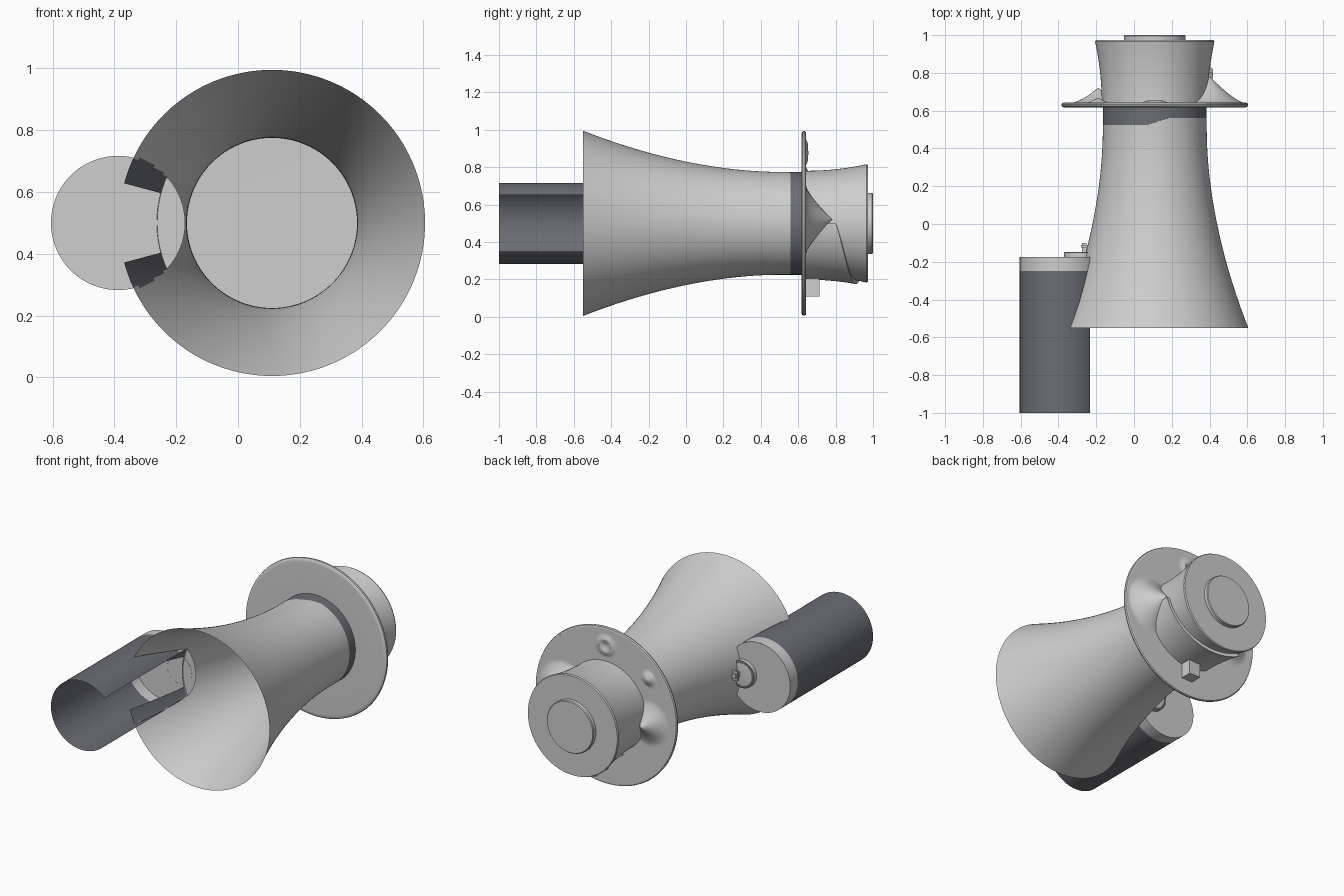
import bpy, bmesh, math
from math import sin, cos, radians, degrees, hypot

if "Cube" in bpy.data.objects:
    bpy.data.objects.remove(bpy.data.objects["Cube"])

AX, AZ = 0.11, 0.5          # horn axis
TX, TR = -0.388, 0.217      # side tube centre and radius


def material(name, rgb):
    m = bpy.data.materials.new(name)
    m.diffuse_color = (*rgb, 1)
    m.use_nodes = True
    m.node_tree.nodes["Principled BSDF"].inputs["Base Color"].default_value = m.diffuse_color
    return m


LIGHT = material("light grey", (0.62, 0.62, 0.62))
DARK = material("dark slate grey", (0.15, 0.155, 0.175))


def finish(name, bm, angle=35):
    bmesh.ops.remove_doubles(bm, verts=bm.verts, dist=0.0001)
    bmesh.ops.recalc_face_normals(bm, faces=bm.faces)
    me = bpy.data.meshes.new(name)
    bm.to_mesh(me)
    bm.free()
    ob = bpy.data.objects.new(name, me)
    bpy.context.collection.objects.link(ob)
    me.materials.append(LIGHT)
    me.materials.append(DARK)
    bpy.ops.object.select_all(action='DESELECT')
    ob.select_set(True)
    bpy.context.view_layer.objects.active = ob
    bpy.ops.object.shade_smooth_by_angle(angle=radians(angle))
    return ob


def grid(name, us, vs, point, keep=None, dark=None):
    """Surface over two parameter lists; optional face rules take the middle u, v."""
    bm = bmesh.new()
    rows = [[bm.verts.new(point(u, v)) for v in vs] for u in us]
    for i in range(len(us) - 1):
        for j in range(len(vs) - 1):
            u, v = (us[i] + us[i + 1]) / 2, (vs[j] + vs[j + 1]) / 2
            if keep and not keep(u, v):
                continue
            f = bm.faces.new((rows[i][j], rows[i + 1][j], rows[i + 1][j + 1], rows[i][j + 1]))
            f.material_index = int(bool(dark and dark(u, v)))
    return finish(name, bm)


def span(a, b, n):
    return [a + (b - a) * i / n for i in range(n + 1)]


def polar(r, deg, y, cx=AX):
    return (cx + r * cos(radians(deg)), y, AZ + r * sin(radians(deg)))


def revolve(name, profile, cx=AX, cz=AZ, n=96, dark=None):
    def point(k, d):
        r, y = profile[int(k)]
        return (cx + r * cos(radians(d)), y, cz + r * sin(radians(d)))
    return grid(name, list(range(len(profile))), span(0, 360, n), point, dark=dark)


# flared horn: slot where the tube enters, dark patches inside the tube, dark neck band
def horn_r(y):
    return 0.275 + 0.22 * (max(0, 0.5 - y) / 1.05) ** 1.87


def in_tube(y, d):
    x, _, z = polar(horn_r(y), d, y)
    return y < -0.18 and hypot(x - TX, z - AZ) < TR


def band_start(d):
    t = min(1, max(0, (cos(radians(d)) + 0.2) / 0.55))
    return 0.525 + 0.035 * t * t * (3 - 2 * t)


ys = span(-0.55, -0.18, 24) + span(-0.18, 0.5, 24)[1:] + span(0.5, 0.625, 25)[1:]
grid("horn", ys, span(0, 360, 288), lambda y, d: polar(horn_r(y), d, y),
     keep=lambda y, d: not (y < -0.18 and abs(d - 180) < 14.5),
     dark=lambda y, d: in_tube(y, d) or y > band_start(d))

# round flange with moulded bumps on its back: x, z, width, height, power
BUMPS = [(0.40, 0.52, 0.18, 0.14, 1.3), (-0.19, 0.47, 0.14, 0.08, 1.5),
         (-0.19, 0.75, 0.045, 0.025, 0.7)]


def flange_back(r, d):
    x, _, z = polar(r, d, 0)
    y = 0.642
    for bx, bz, w, h, p in BUMPS:
        q = max(0, 1 - hypot(x - bx, z - bz) / w)
        y += h * q ** p
    ring = hypot(x - AX, z - 0.88)
    y += 0.012 * max(0, 1 - abs(ring - 0.04) / 0.03)
    return polar(r, d, y)


grid("flange_back", span(0.26, 0.482, 28), span(0, 360, 180), flange_back)
revolve("flange_front", [(0, 0.62), (0.27, 0.62), (0.47, 0.617), (0.484, 0.618),
                         (0.492, 0.624), (0.494, 0.632), (0.490, 0.640), (0.482, 0.642)])


# rear housing with a slight flare and a raised round cap
def body_r(y):
    return 0.281 + 0.036 * (max(0, y - 0.645) / 0.325) ** 2


revolve("rear_housing", [(body_r(y), y) for y in span(0.63, 0.965, 14)] + [(0.312, 0.973), (0, 0.973)])
revolve("rear_cap", [(0.163, 0.96), (0.163, 0.995), (0.159, 1.0), (0, 1.0)], n=64)


# sloping cam step that wraps under the housing
def cam_step(t, d):
    edge = 0.80 + 0.13 * (-d / 115) ** 0.8
    y = 0.635 + (edge - 0.635) * min(t, 1)
    return polar(body_r(y) + (0.02 if t <= 1 else -0.01), d, y)


grid("cam_step", span(0, 1, 8) + [1.01], span(0, -115, 50), cam_step)


def box(name, lo, hi, dark=False):
    bm = bmesh.new()
    bmesh.ops.create_cube(bm, size=1)
    for v in bm.verts:
        v.co = [(a + b) / 2 + c * (b - a) for a, b, c in zip(lo, hi, v.co)]
    for f in bm.faces:
        f.material_index = int(dark)
    finish(name, bm)


# stop block below the housing
box("stop_block", (0.09, 0.635, 0.11), (0.17, 0.715, 0.23))

# side tube, open at the front and along the side facing the horn
grid("side_tube", [-1, -0.8, -0.55, -0.4, -0.25, -0.175], span(44, 316, 80),
     lambda y, d: polar(TR, d, y, TX), dark=lambda y, d: y < -0.25)
revolve("tube_end", [(0, -0.175), (TR, -0.175)], cx=TX)

# small dial and lug on the tube end
revolve("dial", [(0.085, -0.176), (0.085, -0.15), (0.07, -0.147), (0, -0.147)],
        cx=-0.285, n=48, dark=lambda k, d: k > 1 and k < 2)
box("dial_lug", (-0.275, -0.15, 0.485), (-0.252, -0.10, 0.515))
box("dial_bar", (-0.28, -0.125, 0.47), (-0.245, -0.112, 0.53))
